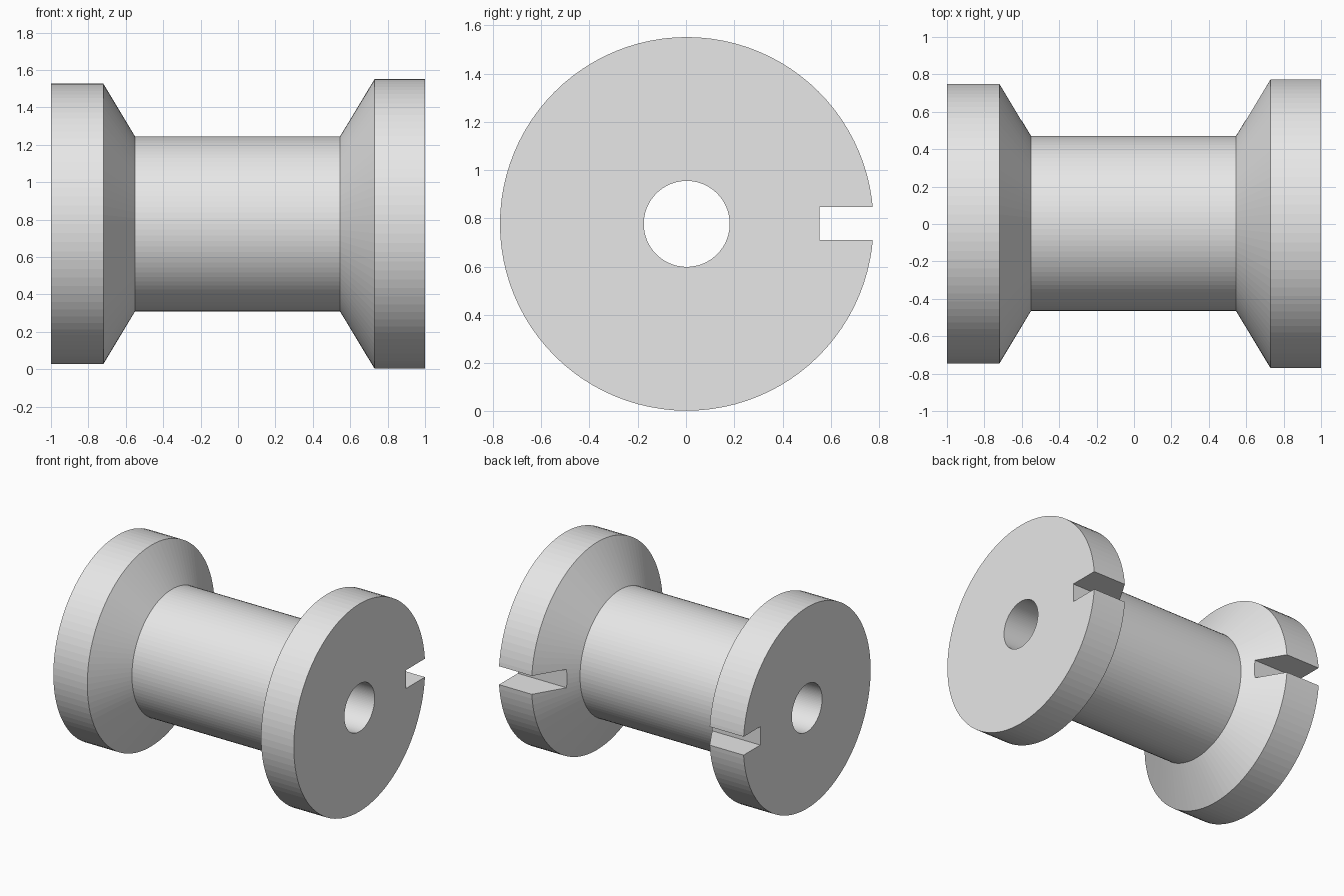
import bpy
import bmesh
from math import pi
from mathutils import Matrix, Vector

SEGMENTS = 96
AXIS_Y, AXIS_Z = 0.003, 0.777
BORE = 0.178

cube = bpy.data.objects.get("Cube")
if cube:
    bpy.data.objects.remove(cube, do_unlink=True)

grey = bpy.data.materials.new("light grey")
grey.use_nodes = True
grey.diffuse_color = (0.8, 0.8, 0.8, 1)
grey.node_tree.nodes["Principled BSDF"].inputs["Base Color"].default_value = grey.diffuse_color


def add_object(name, bm):
    mesh = bpy.data.meshes.new(name)
    bmesh.ops.recalc_face_normals(bm, faces=bm.faces)
    bm.to_mesh(mesh)
    bm.free()
    mesh.materials.append(grey)
    obj = bpy.data.objects.new(name, mesh)
    bpy.context.collection.objects.link(obj)
    return obj


# Spool: closed (x, radius) profile turned around the x axis
profile = [(-1, BORE), (-1, 0.75), (-0.72, 0.75), (-0.55, 0.467),
           (0.545, 0.467), (0.73, 0.774), (1, 0.774), (1, BORE)]
bm = bmesh.new()
verts = [bm.verts.new((x, AXIS_Y, AXIS_Z + r)) for x, r in profile]
edges = [bm.edges.new((a, b)) for a, b in zip(verts, verts[1:] + verts[:1])]
bmesh.ops.spin(bm, geom=verts + edges, cent=(0, AXIS_Y, AXIS_Z), axis=(1, 0, 0),
               angle=2 * pi, steps=SEGMENTS, use_merge=True)
bmesh.ops.remove_doubles(bm, verts=bm.verts, dist=0.0001)
spool = add_object("spool", bm)

# Thread slot: one long cutter passes clear of the barrel and notches both flanges
bm = bmesh.new()
place = Matrix.Translation((0, 0.753, 0.779)) @ Matrix.Diagonal(Vector((2.4, 0.4, 0.137, 1)))
bmesh.ops.create_cube(bm, size=1, matrix=place)
cutter = add_object("slot_cutter", bm)
cutter.hide_render = True
cutter.hide_viewport = True
cutter.display_type = 'WIRE'

cut = spool.modifiers.new("thread_slot", 'BOOLEAN')
cut.operation = 'DIFFERENCE'
cut.solver = 'EXACT'
cut.object = cutter
